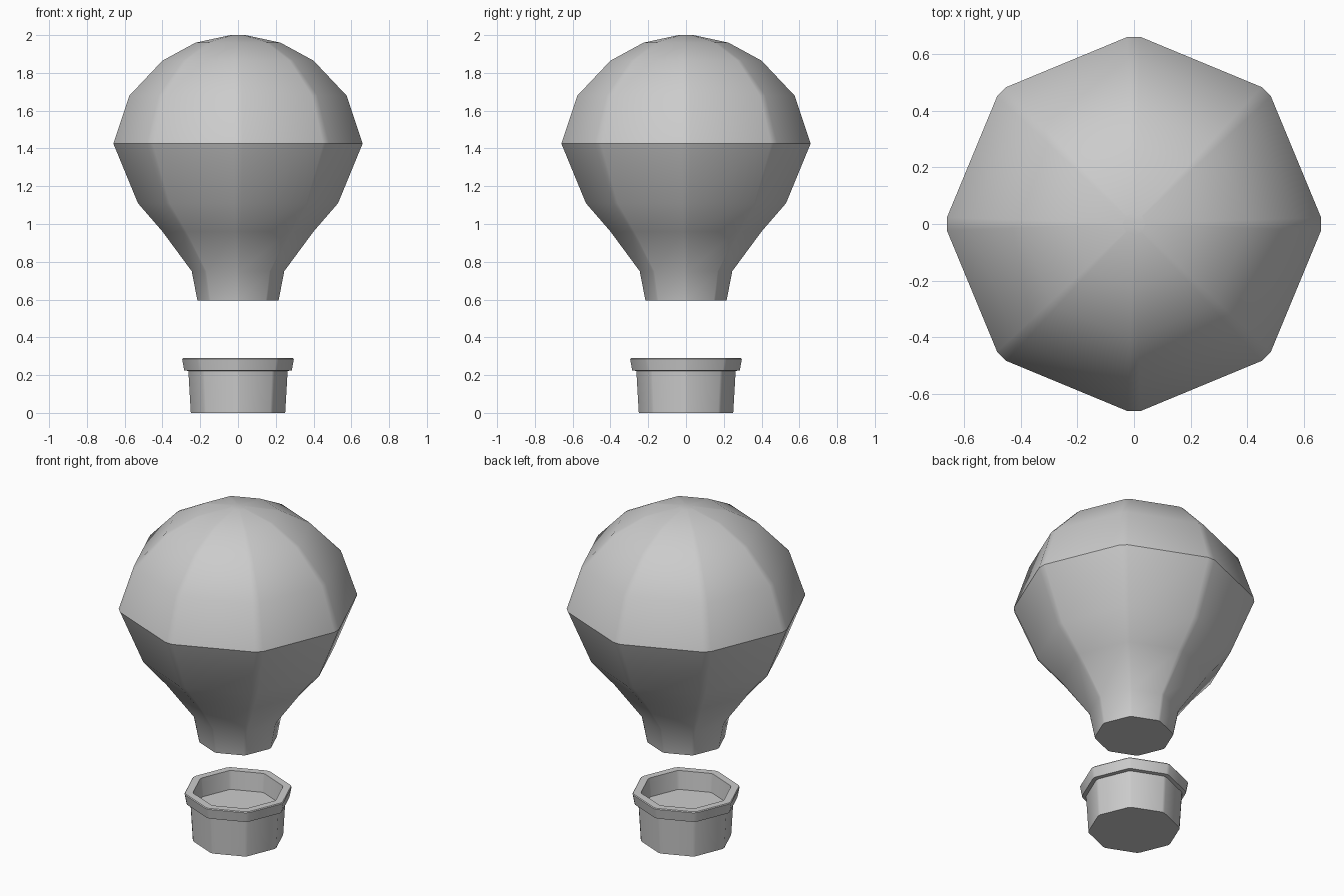
import bpy
import bmesh
import math

cube = bpy.data.objects.get("Cube")
if cube:
    bpy.data.objects.remove(cube, do_unlink=True)

grey = bpy.data.materials.new("plain_grey")
grey.use_nodes = True
COLOUR = (0.6, 0.6, 0.6, 1)
grey.diffuse_color = COLOUR
grey.node_tree.nodes["Principled BSDF"].inputs["Base Color"].default_value = COLOUR

SIDES = 8
CORNER = 0.035  # half-angle of each narrow chamfered corner


def octagon_lathe(name, profile):
    """Stack chamfered octagon rings of (radius, height) and cap both ends."""
    bm = bmesh.new()
    rings = []
    for r, z in profile:
        ring = []
        for i in range(SIDES):
            for offset in (-CORNER, CORNER):
                a = i * math.tau / SIDES + offset
                ring.append(bm.verts.new((r * math.cos(a), r * math.sin(a), z)))
        rings.append(ring)
    n = SIDES * 2
    for low, high in zip(rings, rings[1:]):
        for i in range(n):
            j = (i + 1) % n
            bm.faces.new((low[i], low[j], high[j], high[i]))
    bm.faces.new(rings[0][::-1])
    bm.faces.new(rings[-1])
    bmesh.ops.recalc_face_normals(bm, faces=bm.faces)
    mesh = bpy.data.meshes.new(name)
    bm.to_mesh(mesh)
    bm.free()
    mesh.materials.append(grey)
    obj = bpy.data.objects.new(name, mesh)
    bpy.context.collection.objects.link(obj)
    bpy.ops.object.select_all(action="DESELECT")
    obj.select_set(True)
    bpy.context.view_layer.objects.active = obj
    bpy.ops.object.shade_smooth_by_angle(angle=math.radians(30))
    return obj


# Envelope: closed neck, widest band, shallow crown
octagon_lathe("balloon_envelope", [
    (0.215, 0.595), (0.245, 0.75), (0.4, 0.96), (0.53, 1.11), (0.66, 1.425),
    (0.575, 1.68), (0.4, 1.865), (0.225, 1.96), (0.04, 2.0)])

# Basket: tapered wall, overhanging rim, recessed floor
octagon_lathe("basket", [
    (0.25, 0), (0.263, 0.222), (0.285, 0.225), (0.296, 0.285), (0.292, 0.29),
    (0.248, 0.29), (0.238, 0.18)])
